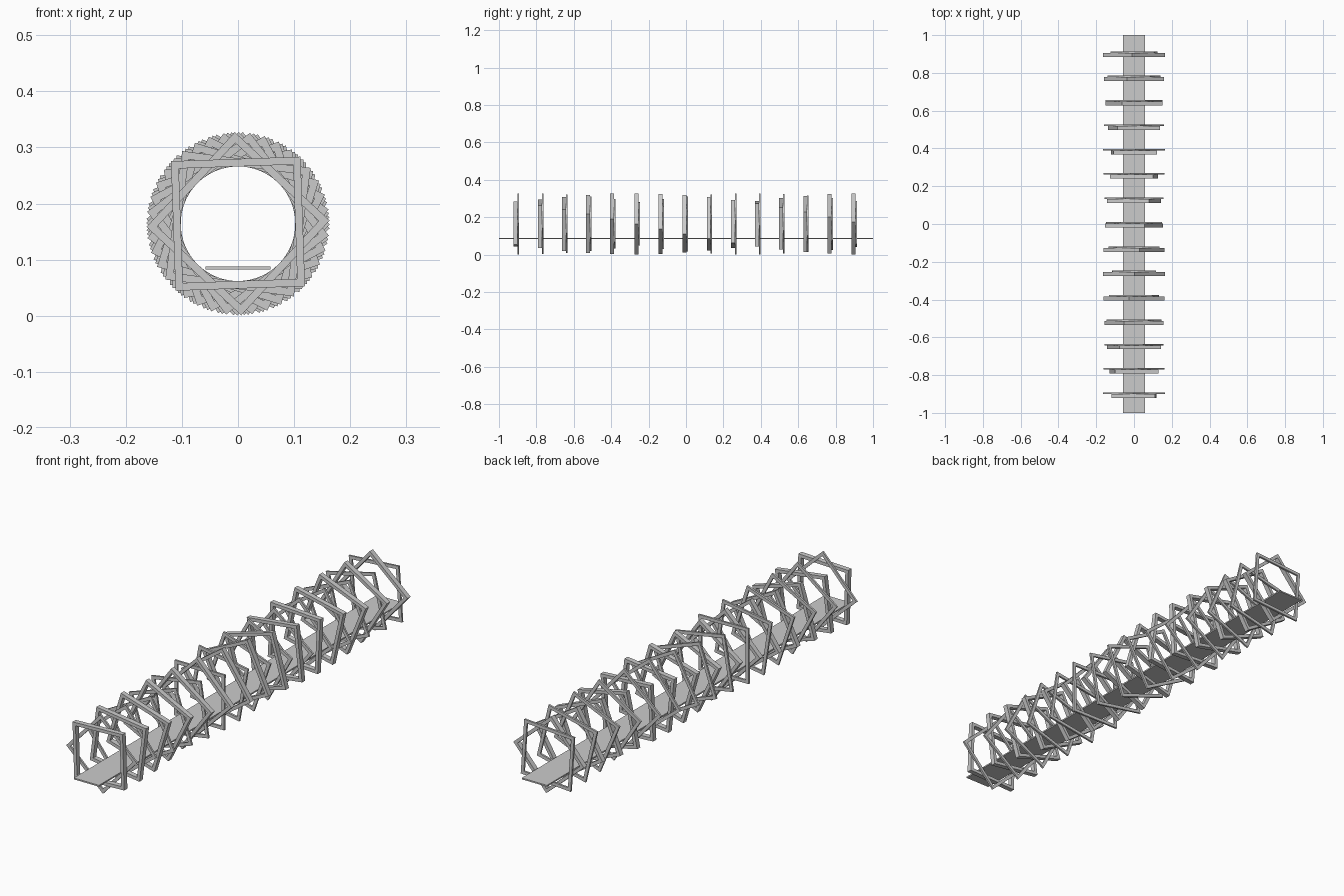
import bpy, bmesh
from math import radians
from mathutils import Matrix

if "Cube" in bpy.data.objects:
    bpy.data.objects.remove(bpy.data.objects["Cube"], do_unlink=True)

COUNT = 15             # frame pairs along the walkway
FIRST_Y, SPACING = -0.921, 0.129
TILT, TWIST = 2.0, 9.5  # start angle and turn per station, degrees
AXIS_Z = 0.164
OUTER, INNER = 0.1155, 0.102

grey = bpy.data.materials.new("light grey")
grey.use_nodes = True
colour = (0.6, 0.6, 0.6, 1)
grey.diffuse_color = colour
grey.node_tree.nodes["Principled BSDF"].inputs["Base Color"].default_value = colour


def finish(bm, name):
    bmesh.ops.recalc_face_normals(bm, faces=bm.faces)
    mesh = bpy.data.meshes.new(name)
    bm.to_mesh(mesh)
    bm.free()
    mesh.materials.append(grey)
    obj = bpy.data.objects.new(name, mesh)
    bpy.context.collection.objects.link(obj)
    return obj


def square_frame(name, y, depth, angle):
    """Open square frame standing in the xz plane, its front face at y."""
    bm = bmesh.new()
    corners = [(-1, -1), (1, -1), (1, 1), (-1, 1)]
    rings = [[bm.verts.new((sx * r, d, sz * r)) for sx, sz in corners]
             for r, d in ((OUTER, 0), (OUTER, depth), (INNER, depth), (INNER, 0))]
    for k in range(4):
        a, b = rings[k], rings[(k + 1) % 4]
        for i in range(4):
            j = (i + 1) % 4
            bm.faces.new((a[i], a[j], b[j], b[i]))
    obj = finish(bm, name)
    obj.matrix_world = (Matrix.Translation((0, y, AXIS_Z))
                        @ Matrix.Rotation(radians(angle), 4, "Y"))


# Twisting pairs: a deep frame with a thin one behind it, turned an eighth
for n in range(COUNT):
    y = FIRST_Y + n * SPACING
    angle = n * TWIST - TILT
    square_frame(f"deep_frame_{n + 1}", y, 0.021, angle)
    square_frame(f"thin_frame_{n + 1}", y + 0.021, 0.008, angle + 45)

# Walkway deck running through all the frames
bm = bmesh.new()
bmesh.ops.create_cube(bm, size=1, matrix=Matrix.Translation((0, 0, 0.085))
                      @ Matrix.Diagonal((0.116, 2, 0.006, 1)))
finish(bm, "walkway_deck")
